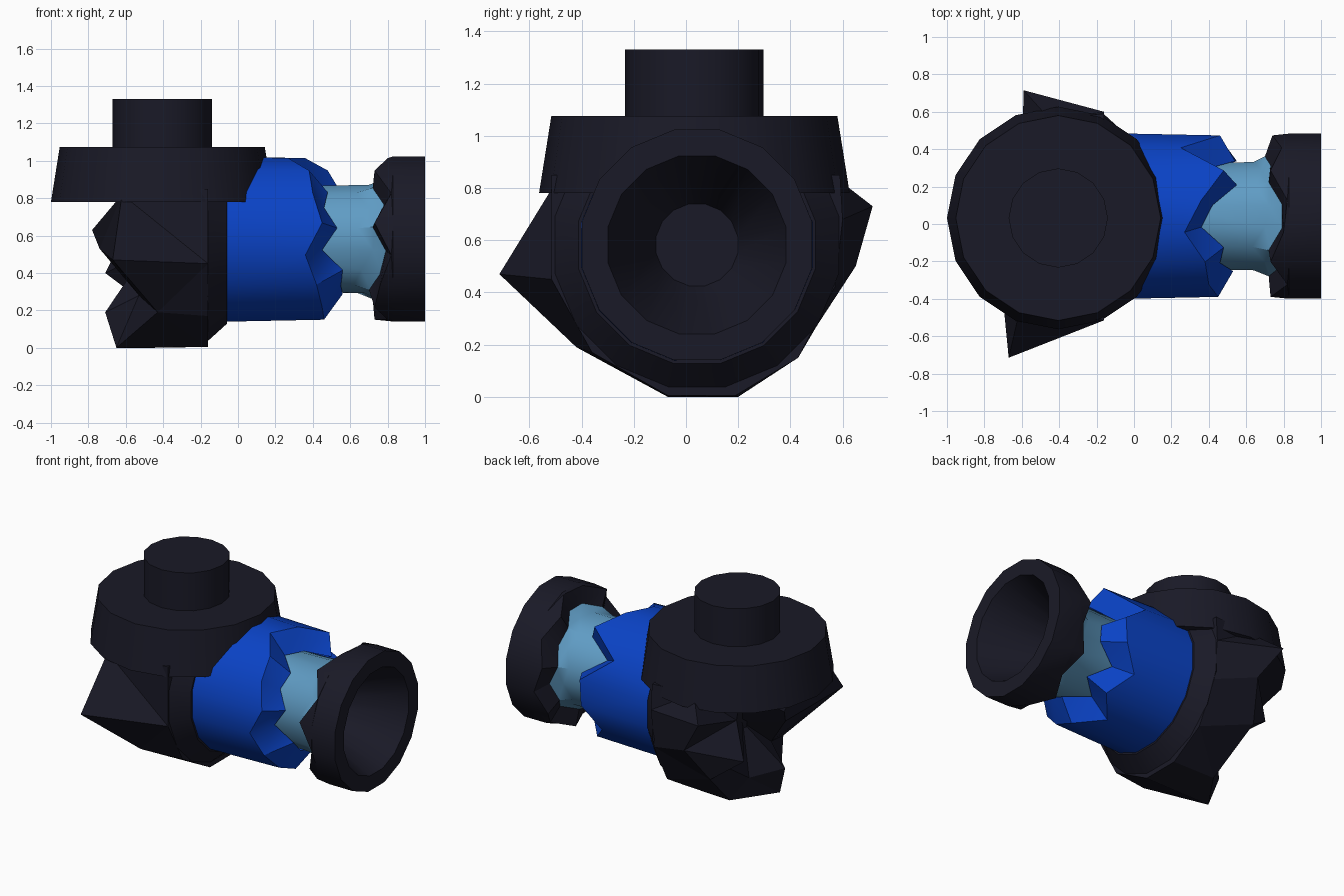
import bpy, bmesh
from math import sin, cos, pi, radians

if "Cube" in bpy.data.objects:
    bpy.data.objects.remove(bpy.data.objects["Cube"])

CY, CZ, N = 0.042, 0.582, 16      # pipe axis and side count


def material(name, rgb):
    m = bpy.data.materials.new(name)
    m.diffuse_color = (*rgb, 1)
    m.use_nodes = True
    m.node_tree.nodes["Principled BSDF"].inputs["Base Color"].default_value = m.diffuse_color
    return m


DARK = material("dark", (0.010, 0.010, 0.020))
BLUE = material("blue", (0.003, 0.055, 0.56))
PALE = material("pale_blue", (0.115, 0.33, 0.55))


def loft(name, rings, mat, smooth=30, start=True, end=True):
    """Skin a list of equal-length point rings, optionally closing each end."""
    bm = bmesh.new()
    loops = [[bm.verts.new(p) for p in r] for r in rings]
    n = len(loops[0])
    for a, b in zip(loops, loops[1:]):
        for i in range(n):
            j = (i + 1) % n
            bm.faces.new((a[i], a[j], b[j], b[i]))
    if start:
        bm.faces.new(loops[0][::-1])
    if end:
        bm.faces.new(loops[-1])
    # split warped quads so every facet is truly flat
    warped = [f for f in bm.faces if len(f.verts) == 4 and
              abs((f.verts[3].co - f.verts[0].co).dot(
                  (f.verts[1].co - f.verts[0].co).cross(f.verts[2].co - f.verts[0].co))) > 1e-5]
    bmesh.ops.triangulate(bm, faces=warped)
    bmesh.ops.recalc_face_normals(bm, faces=bm.faces)
    me = bpy.data.meshes.new(name)
    bm.to_mesh(me)
    bm.free()
    ob = bpy.data.objects.new(name, me)
    bpy.context.collection.objects.link(ob)
    me.materials.append(mat)
    if smooth:
        bpy.ops.object.select_all(action='DESELECT')
        ob.select_set(True)
        bpy.context.view_layer.objects.active = ob
        bpy.ops.object.shade_smooth_by_angle(angle=radians(smooth))
    return ob


def ring_x(xs, r, top=9):
    """Ring around the pipe axis; xs is one x or one x per side."""
    if not isinstance(xs, list):
        xs = [xs] * N
    return [(x, CY + r * cos((i + .5) * 2 * pi / N),
             min(top, CZ + r * sin((i + .5) * 2 * pi / N))) for i, x in enumerate(xs)]


def ring_z(z, r):
    return [(-0.405 + r * cos(i * 2 * pi / N), 0.032 + r * sin(i * 2 * pi / N), z)
            for i in range(N)]


# upright cap and knob
loft("cap", [ring_z(0.78, 0.595), ring_z(1.075, 0.548)], DARK)
loft("knob", [ring_z(1.075, 0.265), ring_z(1.33, 0.265)], DARK, start=False)

# blue sleeve with broken, toothed end
outer = [.46, .25, .48, .36, .27, .38, .40, .45, .36, .42, .45, .46, .32, .46, .34, .45]
inner = [.54, .38, .55, .42, .36, .48, .46, .53, .45, .56, .55, .56, .42, .55, .42, .55]
loft("sleeve", [ring_x(-0.12, 0.452), ring_x(outer, 0.440),
                ring_x(inner, 0.30)], BLUE, start=False, end=False)

# pale inner pipe whose faceted teeth lap the mouth ring
pale_mid = [.64, .68, .65, .72, .70, .63, .70, .64, .72, .66, .62, .68, .64, .70, .64, .68]
pale_end = [.71, .74, .73, .80, .80, .73, .79, .73, .80, .77, .71, .75, .73, .79, .73, .77]
loft("inner_pipe", [ring_x(0.2, 0.285), ring_x(pale_mid, 0.295), ring_x(pale_end, 0.332)],
     PALE, start=False, end=False)

# mouth ring: conical bore with floor, rim, toothed back edge
back_out = [.74, .79, .73, .82, .80, .73, .82, .73, .82, .76, .73, .80, .73, .81, .74, .80]
back_in = [x - .01 for x in pale_end]
loft("mouth_ring", [ring_x(0.55, 0.16), ring_x(1.0, 0.348), ring_x(1.0, 0.45),
                    ring_x(0.83, 0.45), ring_x(back_out, 0.44),
                    ring_x(back_in, 0.325)], DARK, end=False)

# shoulder band between body and sleeve
loft("shoulder", [ring_x(-0.28, 0.48, 1.0), ring_x(-0.16, 0.555, 1.0),
                  ring_x(-0.06, 0.463, 1.0)], DARK)

# shattered body under the cap: rim shards, then inner shards
rim = [(-.45, .56, .85), (-.59, .715, .73), (-.44, .65, .50), (-.53, .50, .27),
       (-.465, .20, .0), (-.65, -.07, .0), (-.43, -.42, .19), (-.67, -.715, .47),
       (-.62, -.50, .82)]
core = [(-.62, .30, .82), (-.60, .32, .62), (-.71, .40, .40), (-.55, .32, .28),
        (-.56, .13, .15), (-.71, -.04, .19), (-.53, -.15, .28), (-.74, 0, .53),
        (-.78, .07, .63)]
front = [(.59, .85), (.60, .68), (.57, .42), (.43, .15), (.19, .005),
         (-.07, .005), (-.36, .17), (-.515, .45), (-.515, .85)]
centre = [(-.5 + .1 * (x + .5), .1 + .1 * y, .5 + .1 * (z - .5)) for x, y, z in core]
loft("broken_body", [[(-.16, y, z) for y, z in front], rim, core, centre], DARK, 0)
